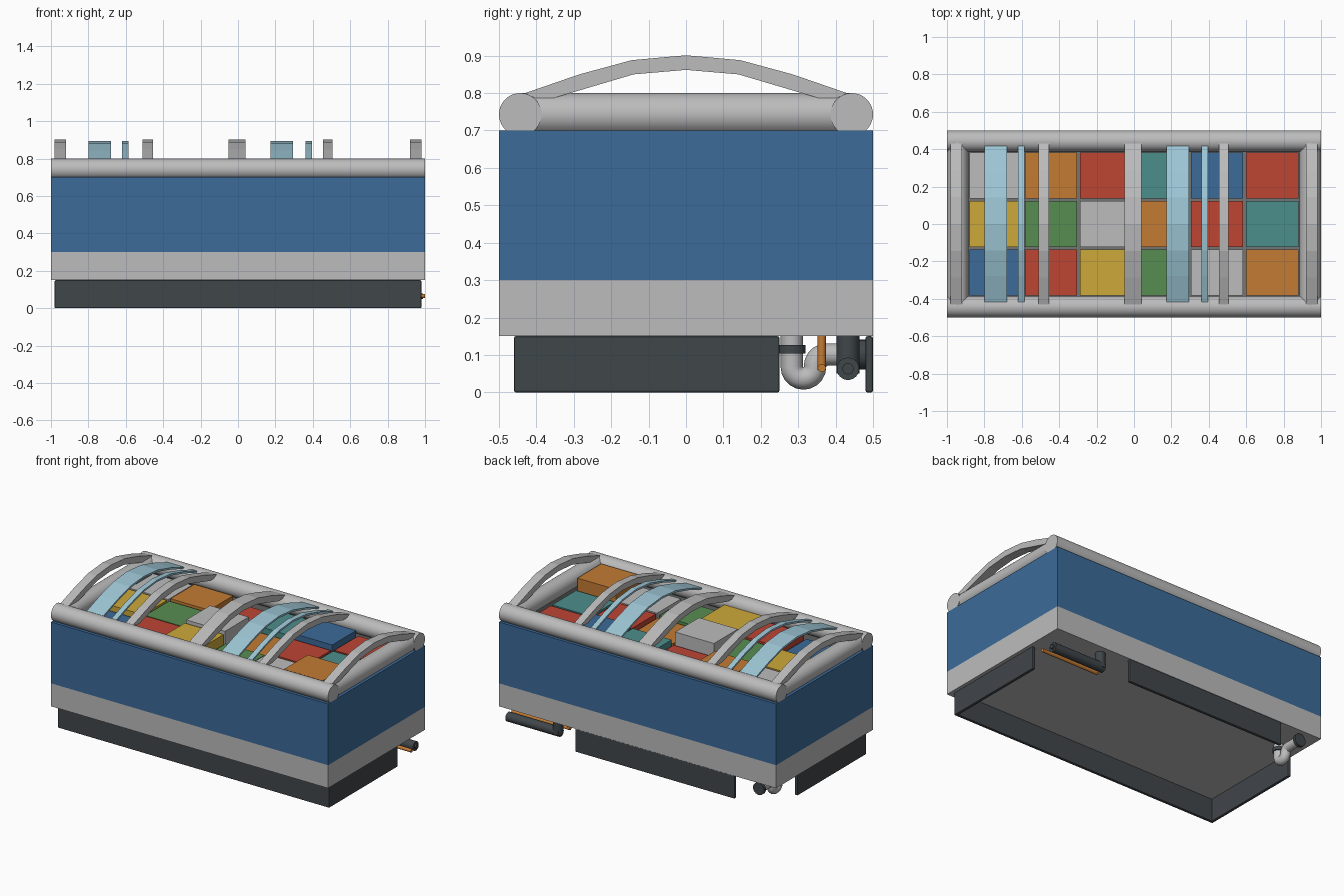
import bpy, bmesh, math
from mathutils import Vector, Matrix

old = bpy.data.objects.get("Cube")
if old:
    bpy.data.objects.remove(old, do_unlink=True)


def material(name, *rgb):
    lin = [((c / 255 + 0.055) / 1.055) ** 2.4 for c in rgb] + [1]
    m = bpy.data.materials.new(name)
    m.use_nodes = True
    m.diffuse_color = lin
    m.node_tree.nodes["Principled BSDF"].inputs["Base Color"].default_value = lin
    return m


grey = material("light grey", 187, 188, 187)
blue = material("blue", 60, 107, 153)
dark = material("charcoal", 64, 70, 74)
orange = material("copper orange", 196, 123, 52)
red = material("red", 190, 69, 52)
yellow = material("yellow", 205, 169, 58)
green = material("green", 87, 141, 82)
teal = material("teal", 75, 142, 139)
glass = material("pale blue", 158, 199, 214)
liner = material("liner grey", 116, 118, 118)


def finish(name, bm, *mats, smooth=False):
    bmesh.ops.recalc_face_normals(bm, faces=bm.faces)
    mesh = bpy.data.meshes.new(name)
    bm.to_mesh(mesh)
    bm.free()
    ob = bpy.data.objects.new(name, mesh)
    bpy.context.collection.objects.link(ob)
    for m in mats:
        mesh.materials.append(m)
    if smooth:
        bpy.ops.object.select_all(action='DESELECT')
        ob.select_set(True)
        bpy.context.view_layer.objects.active = ob
        bpy.ops.object.shade_smooth_by_angle(angle=math.radians(40))
    return ob


def box_mesh(lo, hi):
    lo, hi = Vector(lo), Vector(hi)
    bm = bmesh.new()
    bmesh.ops.create_cube(bm, size=1)
    bmesh.ops.scale(bm, vec=hi - lo, verts=bm.verts)
    bmesh.ops.translate(bm, vec=(lo + hi) / 2, verts=bm.verts)
    return bm


def box(name, lo, hi, mat, bevel=0):
    bm = box_mesh(lo, hi)
    if bevel:
        bmesh.ops.bevel(bm, geom=bm.edges[:], offset=bevel, segments=2,
                        affect='EDGES', profile=0.5)
    return finish(name, bm, mat)


def prism(name, outline, x0, x1, mat, turn=0, smooth=False):
    """Extrude a (y, z) outline along x, then turn it about z."""
    bm = bmesh.new()
    face = bm.faces.new([bm.verts.new((x0, y, z)) for y, z in outline])
    ext = bmesh.ops.extrude_face_region(bm, geom=[face])
    moved = [v for v in ext["geom"] if isinstance(v, bmesh.types.BMVert)]
    bmesh.ops.translate(bm, vec=(x1 - x0, 0, 0), verts=moved)
    bmesh.ops.rotate(bm, cent=(0, 0, 0), matrix=Matrix.Rotation(turn, 3, 'Z'), verts=bm.verts)
    return finish(name, bm, mat, smooth=smooth)


def rod(name, a, b, radius, mat):
    a, b = Vector(a), Vector(b)
    bm = bmesh.new()
    spin = (b - a).to_track_quat('Z', 'Y').to_matrix().to_4x4()
    bmesh.ops.create_cone(bm, cap_ends=True, segments=24, radius1=radius, radius2=radius,
                          depth=(b - a).length,
                          matrix=Matrix.Translation((a + b) / 2) @ spin)
    return finish(name, bm, mat, smooth=True)


# Cabinet: plinth band and blue tub with a sunken, lined well
box("lower_band", (-1, -0.5, 0.15), (1, 0.5, 0.3), grey)
bm = box_mesh((-1, -0.5, 0.3), (1, 0.5, 0.7))
top = max(bm.faces, key=lambda f: f.calc_center_median().z)
bmesh.ops.inset_region(bm, faces=[top], thickness=0.11)
well = bmesh.ops.extrude_face_region(bm, geom=[top])
bmesh.ops.translate(bm, vec=(0, 0, -0.15),
                    verts=[v for v in well["geom"] if isinstance(v, bmesh.types.BMVert)])
if top.is_valid:
    bmesh.ops.delete(bm, geom=[top], context='FACES')
for f in bm.faces:
    c = f.calc_center_median()
    f.material_index = int(abs(c.x) < 0.95 and abs(c.y) < 0.45 and c.z > 0.5)
finish("cabinet_tub", bm, blue, liner)

# Rounded rim rails, cut flat where they sit on the cabinet
R, CZ = 0.057, 0.743
start = -math.asin((CZ - 0.7) / R)
N = 28
arc = [start + (math.pi - 2 * start) * i / N for i in range(N + 1)]


def rail(name, centre, half, turn):
    outline = [(centre + R * math.cos(a), CZ + R * math.sin(a)) for a in arc]
    prism(name, outline, -half, half, grey, turn, smooth=True)


rail("front_rail", -0.443, 1, 0)
rail("back_rail", 0.443, 1, 0)
rail("left_rail", -0.943, 0.443, math.pi / 2)
rail("right_rail", 0.943, 0.443, math.pi / 2)


# Arched frames and glass strips of the lid
def mirrored(half):
    return [(-y, z) for y, z in half] + [p for p in reversed(half) if p[0] > 0]


crown = mirrored([(0.43, 0.8), (0.285, 0.85), (0.145, 0.888), (0, 0.901)])
under = mirrored([(0.36, 0.785), (0.14, 0.85), (0, 0.862)])
frame = crown + [(0.4, 0.785)] + under[::-1] + [(-0.4, 0.785)]
for i, (x0, x1) in enumerate([(-0.98, -0.92), (-0.51, -0.455), (-0.05, 0.04),
                              (0.455, 0.505), (0.92, 0.98)]):
    prism(f"lid_arch_{i + 1}", frame, x0, x1, grey)
pane = [(y * 0.98, z - 0.008) for y, z in crown]
pane += [(y, z - 0.012) for y, z in reversed(pane)]
for i, (x0, x1) in enumerate([(-0.8, -0.68), (-0.62, -0.585), (0.175, 0.295), (0.36, 0.395)]):
    prism(f"glass_strip_{i + 1}", pane, x0, x1, glass)

# Packed goods, three rows of six from front to back
goods = [
    [(blue, 0.68), (red, 0.715), (yellow, 0.745), (green, 0.69), (grey, 0.7), (orange, 0.775)],
    [(yellow, 0.71), (green, 0.71), (grey, 0.76), (orange, 0.68), (red, 0.7), (teal, 0.7)],
    [(grey, 0.71), (orange, 0.72), (red, 0.68), (teal, 0.71), (blue, 0.73), (red, 0.7)],
]
for r, row in enumerate(goods):
    for c, (mat, height) in enumerate(row):
        x, y = (c - 2.5) * 0.296, (r - 1) * 0.26
        box(f"carton_{r + 1}_{c + 1}", (x - 0.14, y - 0.123, 0.55),
            (x + 0.14, y + 0.123, height), mat)

# Kick panels around the base
T = 0.02
box("front_kick_panel", (-0.98, -0.46, 0), (0.98, -0.46 + T, 0.15), dark, 0.005)
box("left_kick_panel", (0.98 - T, -0.46, 0), (0.98, 0.25, 0.15), dark, 0.005)
box("right_kick_panel", (-0.98, -0.46, 0), (T - 0.98, 0.25, 0.15), dark, 0.005)
box("back_kick_panel", (-0.7, 0.48, 0), (0.45, 0.5, 0.15), dark, 0.005)

# Refrigerant cylinder with copper lines
rod("filter_cylinder", (0.6, 0.433, 0.063), (0.98, 0.433, 0.063), 0.03, dark)
rod("filter_cap", (0.98, 0.433, 0.063), (0.99, 0.433, 0.063), 0.015, dark)
rod("filter_riser", (0.62, 0.433, 0.05), (0.62, 0.433, 0.15), 0.031, dark)
rod("copper_line", (0.58, 0.363, 0.065), (1, 0.363, 0.065), 0.011, orange)
rod("copper_riser", (0.59, 0.363, 0.06), (0.59, 0.363, 0.15), 0.011, orange)

# Drain trap swept along a path
PX, B = -0.86, 0.031
path = [(0.283, 0.15)]
path += [(0.314 + B * math.cos(a), 0.068 + B * math.sin(a))
         for a in (math.pi * (1 + i / 10) for i in range(11))]
path += [(0.376 + B * math.cos(a), 0.07 + B * math.sin(a))
         for a in (math.pi * (1 - i / 10) for i in range(6))]
path += [(0.475, 0.101)]
curve = bpy.data.curves.new("drain_trap", 'CURVE')
curve.dimensions = '3D'
curve.bevel_depth = 0.03
curve.bevel_resolution = 4
curve.use_fill_caps = True
spline = curve.splines.new('POLY')
spline.points.add(len(path) - 1)
for p, (y, z) in zip(spline.points, path):
    p.co = (PX, y, z, 1)
curve.materials.append(grey)
bpy.context.collection.objects.link(bpy.data.objects.new("drain_trap", curve))
rod("drain_collar", (PX, 0.283, 0.104), (PX, 0.283, 0.126), 0.037, dark)
rod("drain_end_ring", (PX, 0.46, 0.101), (PX, 0.48, 0.101), 0.04, dark)
